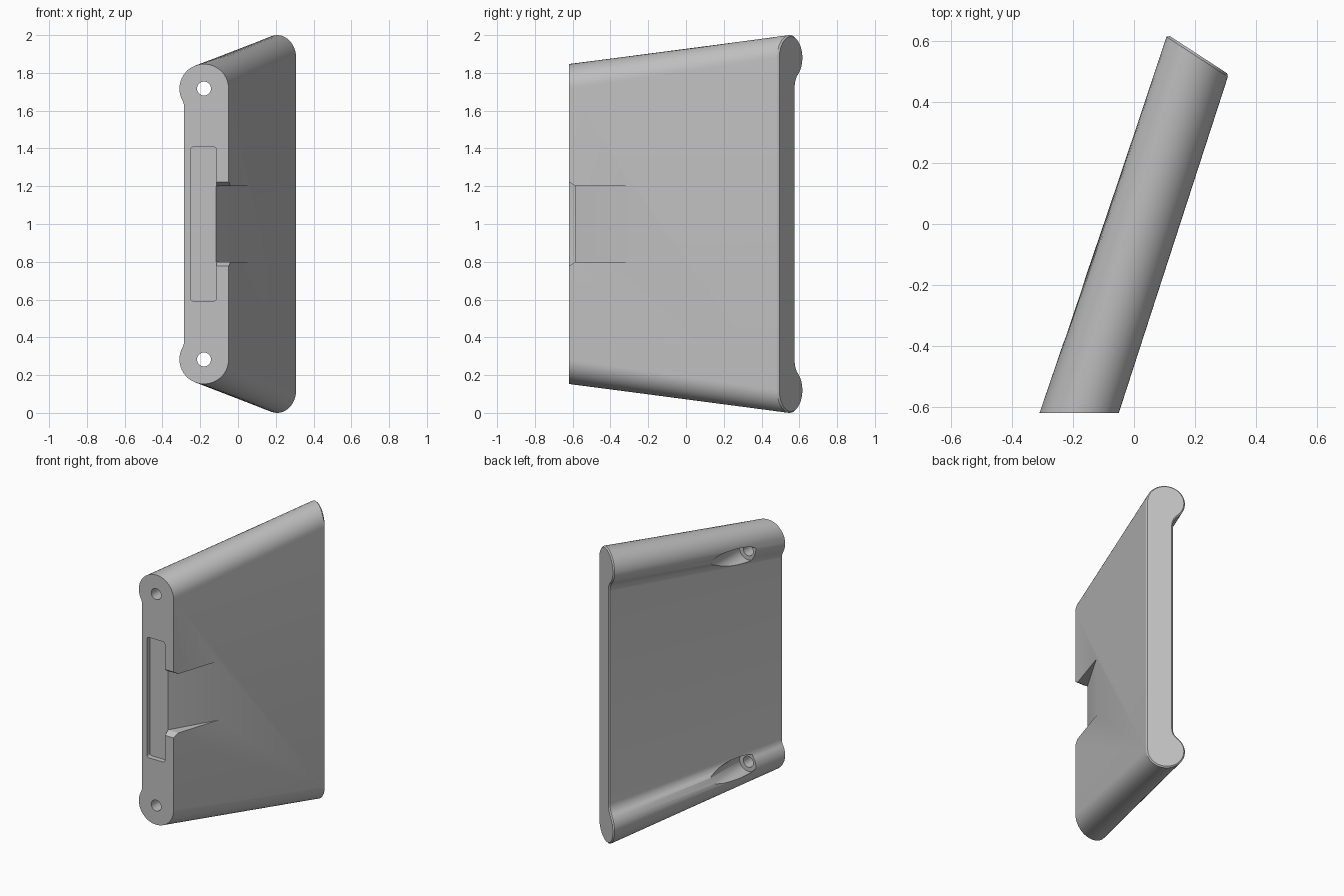
import bpy, bmesh
from math import sin, cos, pi, sqrt, asin
from mathutils import Vector

cube = bpy.data.objects.get("Cube")
if cube:
    bpy.data.objects.remove(cube, do_unlink=True)

MID = 1.0       # half height of the symmetric body
FRONT = -0.62   # plane of the front face

grey = bpy.data.materials.new("plain_grey")
grey.use_nodes = True
COLOUR = (0.53, 0.53, 0.53, 1)
grey.diffuse_color = COLOUR
grey.node_tree.nodes["Principled BSDF"].inputs["Base Color"].default_value = COLOUR


def loft(name, rings):
    """Closed solid through rings of equal length."""
    bm = bmesh.new()
    loops = [[bm.verts.new(p) for p in ring] for ring in rings]
    n = len(loops[0])
    for a, b in zip(loops, loops[1:]):
        for i in range(n):
            j = (i + 1) % n
            bm.faces.new((a[i], a[j], b[j], b[i]))
    bm.faces.new(loops[0])
    bm.faces.new(loops[-1])
    bmesh.ops.recalc_face_normals(bm, faces=bm.faces)
    mesh = bpy.data.meshes.new(name)
    bm.to_mesh(mesh)
    bm.free()
    obj = bpy.data.objects.new(name, mesh)
    bpy.context.collection.objects.link(obj)
    mesh.materials.append(grey)
    return obj


def section(centre, across, half, r, d, fillet=0.09):
    """Plate section with a round bead at each end, blended into the flat side."""
    v = sqrt((r + fillet) ** 2 - (d + fillet) ** 2)
    turn = asin(v / (r + fillet))
    pts = []
    for i in range(33):                       # bead
        t = (pi + turn) * i / 32
        pts.append((-r * cos(t), half + r * sin(t)))
    for i in range(1, 9):                     # concave blend
        t = turn * (1 - i / 8)
        pts.append((d + fillet - fillet * cos(t), half - v + fillet * sin(t)))
    pts += [(u, -z) for u, z in reversed(pts)]
    c, a = Vector(centre), Vector(across).normalized()
    return [c + a * u + Vector((0, 0, MID + z)) for u, z in pts]


def circle(x, y, z, r):
    return [(x + r * cos(2 * pi * i / 40), y, z + r * sin(2 * pi * i / 40))
            for i in range(40)]


def rect(x0, x1, half, y, r=0.0):
    """Upright rectangle, optionally with rounded corners."""
    corners = ((x1, 1, 0), (x0, 1, 1), (x0, -1, 2), (x1, -1, 3))
    if not r:
        return [(x, y, MID + s * half) for x, s, q in corners]
    pts = []
    for x, s, q in corners:
        cx = x - r if x == x1 else x + r
        for i in range(6):
            t = (q + i / 5) * pi / 2
            pts.append((cx + r * cos(t), y, MID + s * (half - r) + r * sin(t)))
    return pts


# Tapered slanted body with a softened rim on the oblique back end
back, slant = (0.207, 0.548, 0), (-0.838, 0.545, 0)
rim = (0.211, 0.555, 0)
body = loft("body", [
    section((-0.18, FRONT, 0), (-1, 0, 0), 0.717, 0.13, 0.105),
    section(back, slant, 0.88, 0.12, 0.045),
    section(rim, slant, 0.88, 0.112, 0.037),
])

# Shallow front pocket and the ramped side notch that opens into it
cutters = [
    loft("pocket_cutter", [rect(-0.25, -0.115, 0.408, y, 0.015)
                           for y in (FRONT - 0.05, FRONT + 0.035)]),
    loft("notch_cutter", [rect(-0.116, 0.3, 0.23, FRONT - 0.01),
                          rect(-0.116, 0.3, 0.2, FRONT + 0.035),
                          rect(0.069, 0.3, 0.2, -0.27)]),
]

# Screw holes with wider head recesses breaking out of the beads
for side in (-1, 1):
    z = MID + side * 0.717
    for name, r, y in (("screw_hole_cutter", 0.037, -0.8),
                       ("head_recess_cutter", 0.065, -0.41)):
        cutters.append(loft(name, [circle(-0.18, y, z, r),
                                   circle(-0.18, 0.5, z, r)]))

bpy.ops.object.select_all(action='DESELECT')
bpy.context.view_layer.objects.active = body
body.select_set(True)
for cutter in cutters:
    cutter.hide_render = True
    mod = body.modifiers.new("cut", 'BOOLEAN')
    mod.operation = 'DIFFERENCE'
    mod.solver = 'EXACT'
    mod.object = cutter
    bpy.ops.object.modifier_apply(modifier=mod.name)
    bpy.data.objects.remove(cutter, do_unlink=True)

bpy.ops.object.shade_smooth_by_angle(angle=pi / 6)
